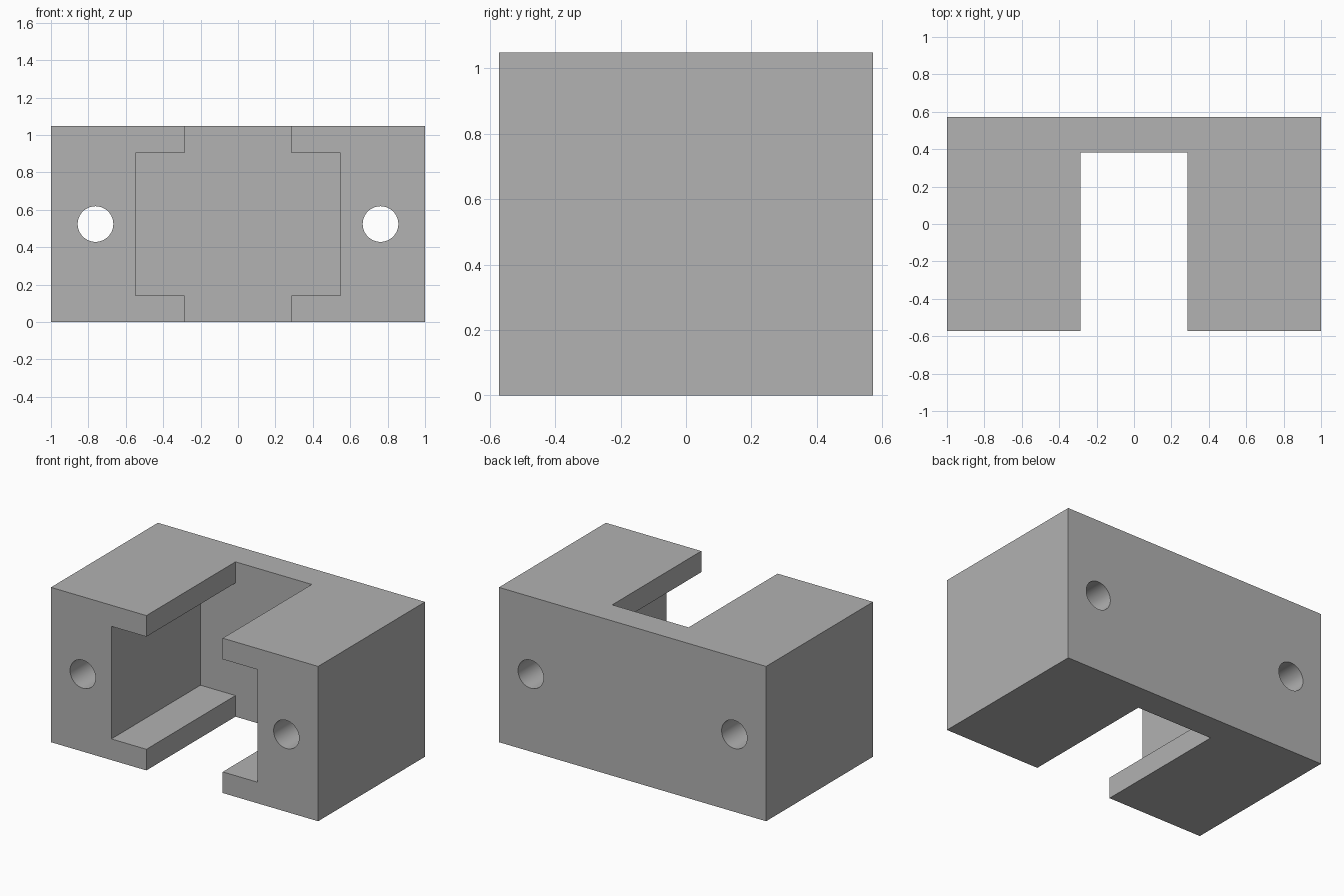
import bpy
import bmesh
from math import radians
from mathutils import Matrix

if "Cube" in bpy.data.objects:
    bpy.data.objects.remove(bpy.data.objects["Cube"], do_unlink=True)

UNIT = 1 / 21          # the block is 42 design units wide
HALF_DEPTH, HEIGHT = 12, 22
CAVITY_BACK = 8        # leaves a rear wall 4 units thick

grey = bpy.data.materials.new("light grey")
grey.use_nodes = True
colour = (0.445, 0.445, 0.445, 1)
grey.diffuse_color = colour
grey.node_tree.nodes["Principled BSDF"].inputs["Base Color"].default_value = colour


def make_object(name, bm):
    bmesh.ops.recalc_face_normals(bm, faces=bm.faces)
    bm.transform(Matrix.Scale(UNIT, 4))
    mesh = bpy.data.meshes.new(name)
    bm.to_mesh(mesh)
    bm.free()
    mesh.materials.append(grey)
    obj = bpy.data.objects.new(name, mesh)
    bpy.context.collection.objects.link(obj)
    return obj


def extrude_profile(name, points, y0, y1):
    """Closed x-z outline swept from y0 to y1."""
    bm = bmesh.new()
    face = bm.faces.new([bm.verts.new((x, y0, z)) for x, z in points])
    swept = bmesh.ops.extrude_face_region(bm, geom=[face])["geom"]
    verts = [v for v in swept if isinstance(v, bmesh.types.BMVert)]
    bmesh.ops.translate(bm, verts=verts, vec=(0, y1 - y0, 0))
    return make_object(name, bm)


def bolt_cutter(name, x):
    bm = bmesh.new()
    place = Matrix.Translation((x, 0, HEIGHT / 2)) @ Matrix.Rotation(radians(90), 4, "X")
    bmesh.ops.create_cone(bm, cap_ends=True, segments=64, radius1=2, radius2=2,
                          depth=30, matrix=place)
    return make_object(name, bm)


# Solid block
block = extrude_profile("housing_block",
                        [(-21, 0), (21, 0), (21, HEIGHT), (-21, HEIGHT)],
                        -HALF_DEPTH, HALF_DEPTH)

# Cross-shaped cavity: a wide chamber with a narrower slot above and below
right_half = [(6, -1), (6, 3), (11.5, 3), (11.5, 19), (6, 19), (6, 23)]
outline = right_half + [(-x, z) for x, z in reversed(right_half)]
cutters = [extrude_profile("cavity_cutter", outline, -HALF_DEPTH - 1, CAVITY_BACK)]

# Bolt holes through both sides
cutters += [bolt_cutter("right_bolt_cutter", -16), bolt_cutter("left_bolt_cutter", 16)]

for cutter in cutters:
    mod = block.modifiers.new(cutter.name, "BOOLEAN")
    mod.operation = "DIFFERENCE"
    mod.solver = "EXACT"
    mod.object = cutter

# Apply the cuts and remove the cutters
bpy.ops.object.select_all(action="DESELECT")
block.select_set(True)
bpy.context.view_layer.objects.active = block
for name in [m.name for m in block.modifiers]:
    bpy.ops.object.modifier_apply(modifier=name)
for cutter in cutters:
    bpy.data.objects.remove(cutter, do_unlink=True)

# Round bores smooth, every other edge sharp
bpy.ops.object.shade_smooth_by_angle(angle=radians(30))
